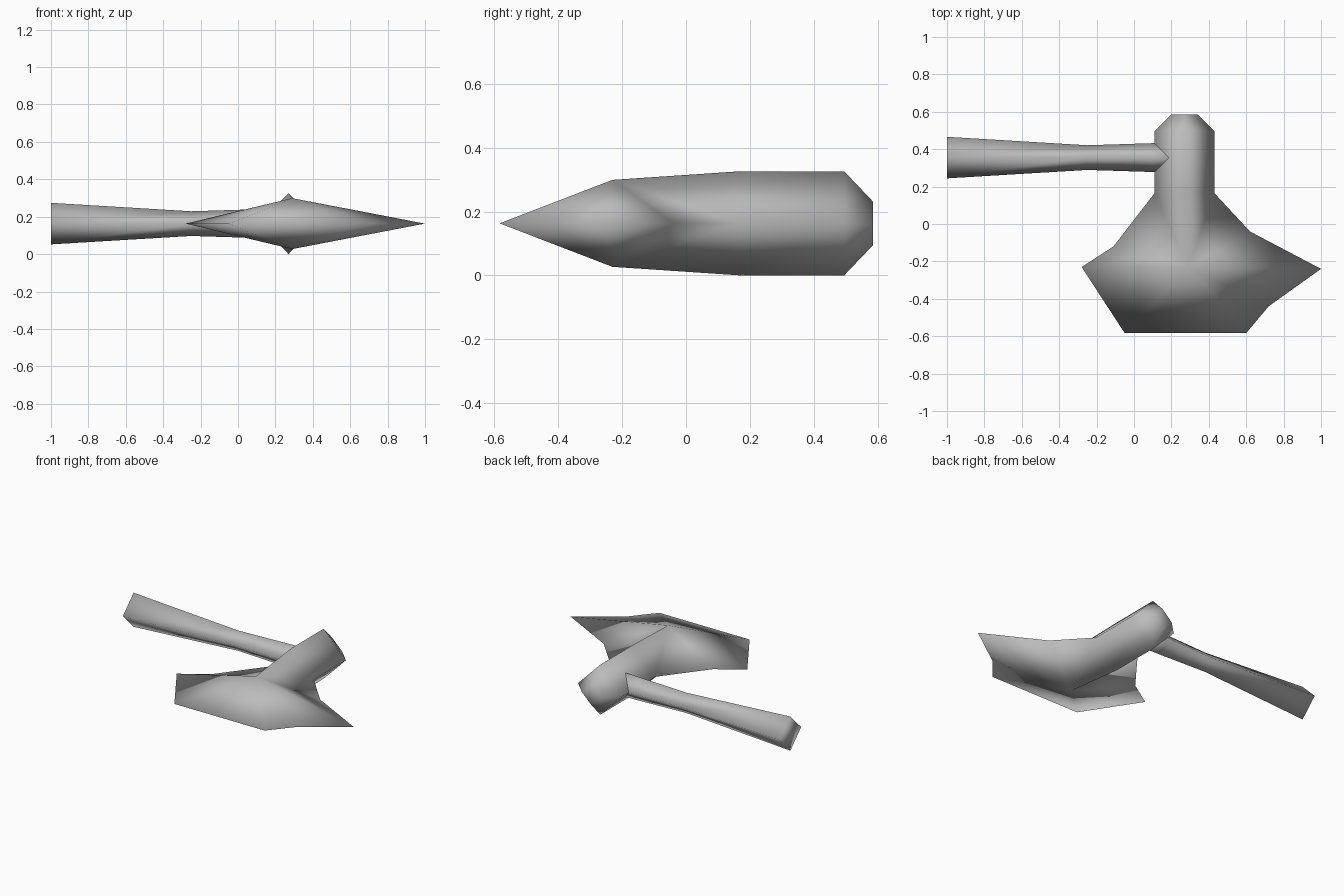
import bpy

if "Cube" in bpy.data.objects:
    bpy.data.objects.remove(bpy.data.objects["Cube"])

MID = 0.163  # height of the symmetry plane

steel = bpy.data.materials.new("grey")
steel.diffuse_color = (0.5, 0.5, 0.5, 1)
steel.use_nodes = True
steel.node_tree.nodes["Principled BSDF"].inputs["Base Color"].default_value = steel.diffuse_color


def make(name, verts, faces):
    mesh = bpy.data.meshes.new(name)
    mesh.from_pydata(verts, [], faces)
    mesh.materials.append(steel)
    obj = bpy.data.objects.new(name, mesh)
    bpy.context.collection.objects.link(obj)
    # consistent outward normals, smooth shading
    import bmesh
    bm = bmesh.new()
    bm.from_mesh(mesh)
    bmesh.ops.recalc_face_normals(bm, faces=bm.faces)
    bm.to_mesh(mesh)
    bm.free()
    mesh.shade_smooth()
    return obj


# handle: diamond section that flares toward the free end
verts, faces = [], []
rings = [(-1.0, 0.111), (-0.25, 0.066), (0.10, 0.077), (0.25, 0.08)]
for x, r in rings:
    verts += [(x, 0.355 - r, MID), (x, 0.355, MID + r),
              (x, 0.355 + r, MID), (x, 0.355, MID - r)]
for k in range(len(rings) - 1):
    for i in range(4):
        j = (i + 1) % 4
        faces.append((4 * k + i, 4 * k + j, 4 * k + 4 + j, 4 * k + 4 + i))
faces += [(3, 2, 1, 0), tuple(range(4 * len(rings) - 4, 4 * len(rings)))]
make("handle", verts, faces)

# head: sharp outline on the symmetry plane, ridge above and below it
rim = [(0.20, 0.585), (0.43 - 0.32, 0.495), (0.11, 0.165), (-0.11, -0.12),
       (-0.28, -0.23), (-0.05, -0.583), (0.60, -0.583), (0.72, -0.44),
       (1.0, -0.24), (0.62, -0.04), (0.43, 0.165), (0.43, 0.495), (0.34, 0.585)]
ridge = [(0.27, 0.585, 0.068), (0.27, 0.495, 0.1625),
         (0.27, 0.165, 0.1625), (0.29, -0.23, 0.136)]
n = len(rim)
verts = [(x, y, MID) for x, y in rim]
faces = []
for side in (1, -1):
    b = len(verts)
    verts += [(x, y, MID + side * h) for x, y, h in ridge]
    # poll end and bar
    for k in range(2):
        faces.append((k, k + 1, b + k + 1, b + k))
        faces.append((n - 1 - k, b + k, b + k + 1, n - 2 - k))
    # bar running into the blade peak
    faces += [(2, b + 3, b + 2), (10, b + 2, b + 3)]
    # blade facets fanned around the peak
    faces += [(i, i + 1, b + 3) for i in range(2, 10)]
# flat poll face
faces.append((0, n, n - 1, n + 4))
make("axe_head", verts, faces)
